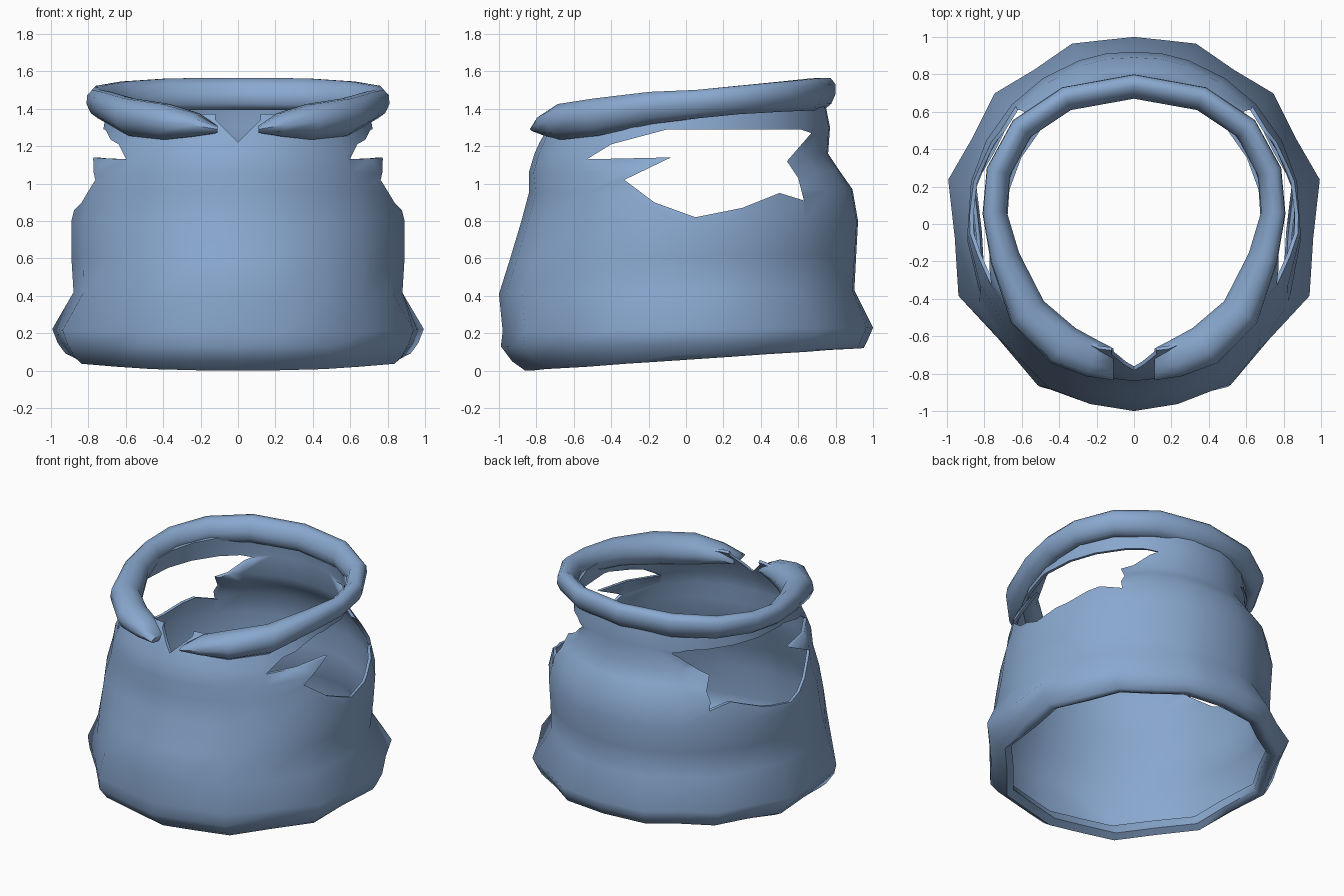
import bpy, bmesh, math
from mathutils import Vector

cube = bpy.data.objects.get("Cube")
if cube:
    bpy.data.objects.remove(cube, do_unlink=True)

cloth = bpy.data.materials.new("soft blue cloth")
cloth.use_nodes = True
cloth.diffuse_color = (0.25, 0.39, 0.62, 1)
cloth.node_tree.nodes["Principled BSDF"].inputs["Base Color"].default_value = (0.25, 0.39, 0.62, 1)


def make_object(name, bm):
    mesh = bpy.data.meshes.new(name)
    bm.to_mesh(mesh)
    bm.free()
    mesh.materials.append(cloth)
    obj = bpy.data.objects.new(name, mesh)
    bpy.context.collection.objects.link(obj)
    return obj


def select(obj):
    bpy.ops.object.select_all(action="DESELECT")
    obj.select_set(True)
    bpy.context.view_layer.objects.active = obj


def loft(bm, rings):
    """Join successive closed rings of points with quads."""
    loops = [[bm.verts.new(p) for p in ring] for ring in rings]
    for a, b in zip(loops, loops[1:]):
        n = len(a)
        for i in range(n):
            j = (i + 1) % n
            bm.faces.new((a[i], a[j], b[j], b[i]))
    return loops


def prism(name, outline, start, end):
    """Cutter made by running a closed outline from start to end."""
    bm = bmesh.new()
    loops = loft(bm, [[p + start for p in outline], [p + end for p in outline]])
    for loop in loops:
        bm.faces.new(loop)
    bmesh.ops.recalc_face_normals(bm, faces=bm.faces)
    obj = make_object(name, bm)
    obj.hide_render = True
    return obj


# Body: front height, back height, front y, back y, half width
levels = [
    (0.11, 0.20, -0.86, 0.86, 0.86),
    (0.03, 0.14, -0.81, 0.87, 0.85),
    (0.00, 0.12, -0.86, 0.92, 0.89),
    (0.05, 0.12, -0.93, 0.95, 0.93),
    (0.13, 0.16, -0.99, 0.97, 0.97),
    (0.21, 0.23, -0.98, 1.00, 1.00),
    (0.41, 0.43, -1.00, 0.90, 0.89),
    (0.60, 0.62, -0.93, 0.91, 0.89),
    (0.80, 0.80, -0.87, 0.92, 0.89),
    (0.95, 0.97, -0.83, 0.89, 0.85),
    (1.06, 1.07, -0.84, 0.82, 0.81),
    (1.16, 1.16, -0.81, 0.76, 0.76),
    (1.27, 1.30, -0.76, 0.77, 0.72),
    (1.37, 1.45, -0.69, 0.74, 0.70),
]
# Corners of the cross-section, in degrees from the front, one side mirrored
side = [30.5, 67, 103, 133, 161]
corners = [0] + side + [180] + [360 - a for a in reversed(side)]
rings = []
for zf, zb, yf, yb, rx in levels:
    ring = []
    roundness = min(max((zf - 0.2) / 0.3, 0), 1)
    for a, b in zip(corners, corners[1:] + [360]):
        sag = math.cos(math.radians(b - a) / 2)
        corner_r = 1 if a in (0, 180) else 1.02 - 0.015 * roundness
        middle_r = 1.01 * sag + (1.005 - 1.01 * sag) * roundness
        for angle, r in ((a, corner_r), ((a + b) / 2, middle_r)):
            s, c = math.sin(math.radians(angle)), -math.cos(math.radians(angle))
            y = (yf + yb) / 2 + r * c * (yb - yf) / 2
            ring.append(Vector((rx * s * r, y, zf + (zb - zf) * (c + 1) / 2)))
    # Slight crease down the middle of the chest
    if 0.5 < zf < 1.05:
        ring[0].y -= 0.01
    rings.append(ring)
bm = bmesh.new()
loft(bm, rings)
body = make_object("garment_body", bm)
thickness = body.modifiers.new("thickness", "SOLIDIFY")
thickness.thickness = 0.02
thickness.offset = -1

# Ragged armholes through both sides, and the notch at the throat
armhole = [(-0.53, 1.13), (-0.08, 1.14), (-0.33, 1.02), (-0.17, 0.90), (0.05, 0.82),
           (0.30, 0.87), (0.50, 0.95), (0.63, 0.91), (0.60, 1.03), (0.54, 1.12),
           (0.67, 1.27), (0.61, 1.29), (-0.10, 1.29), (-0.40, 1.21)]
notch = [(0, 1.22), (0.12, 1.34), (0.12, 1.60), (-0.12, 1.60), (-0.12, 1.34)]
cutters = [
    prism("armhole_cutter", [Vector((0, y, z)) for y, z in armhole],
          Vector((-1.5, 0, 0)), Vector((1.5, 0, 0))),
    prism("notch_cutter", [Vector((x, 0, z)) for x, z in notch],
          Vector((0, -1.5, 0)), Vector((0, -0.2, 0))),
]
for cutter in cutters:
    cut = body.modifiers.new(cutter.name, "BOOLEAN")
    cut.operation = "DIFFERENCE"
    cut.solver = "EXACT"
    cut.object = cutter
select(body)
for mod in list(body.modifiers):
    bpy.ops.object.modifier_apply(modifier=mod.name)
for cutter in cutters:
    bpy.data.objects.remove(cutter, do_unlink=True)

# Rolled collar: centre x, y, z, half thickness, half height, outward lean
half = [
    (0.11, -0.75, 1.29, 0.085, 0.02, 0.0),
    (0.22, -0.72, 1.315, 0.10, 0.065, 0.0),
    (0.38, -0.65, 1.33, 0.115, 0.10, 0.1),
    (0.57, -0.47, 1.355, 0.105, 0.105, 0.15),
    (0.69, -0.18, 1.405, 0.08, 0.09, 0.2),
    (0.745, 0.06, 1.425, 0.065, 0.08, 0.2),
    (0.725, 0.28, 1.447, 0.065, 0.08, 0.2),
    (0.60, 0.51, 1.465, 0.065, 0.085, 0.2),
    (0.36, 0.67, 1.477, 0.065, 0.09, 0.2),
    (0.00, 0.735, 1.48, 0.065, 0.09, 0.2),
]
path = half + [(-p[0], *p[1:]) for p in reversed(half[:-1])]
SIDES = 10
rings = []
for i, (x, y, z, w, h, lean) in enumerate(path):
    a, b = path[max(i - 1, 0)], path[min(i + 1, len(path) - 1)]
    out = Vector((b[1] - a[1], a[0] - b[0], 0)).normalized()
    # The open ends are cut across, facing the throat
    if i in (0, len(path) - 1):
        out = Vector((0, -1, 0))
    ring = []
    for k in range(SIDES):
        t = math.tau * k / SIDES
        across, up = w * math.cos(t), h * math.sin(t)
        ring.append(Vector((x, y, z + up)) + out * (across + lean * up))
    rings.append(ring)
bm = bmesh.new()
loops = loft(bm, rings)
for loop in (loops[0], loops[-1]):
    bm.faces.new(loop)
bmesh.ops.recalc_face_normals(bm, faces=bm.faces)
collar = make_object("rolled_collar", bm)

for obj in (body, collar):
    select(obj)
    bpy.ops.object.shade_smooth_by_angle(angle=math.radians(65))
